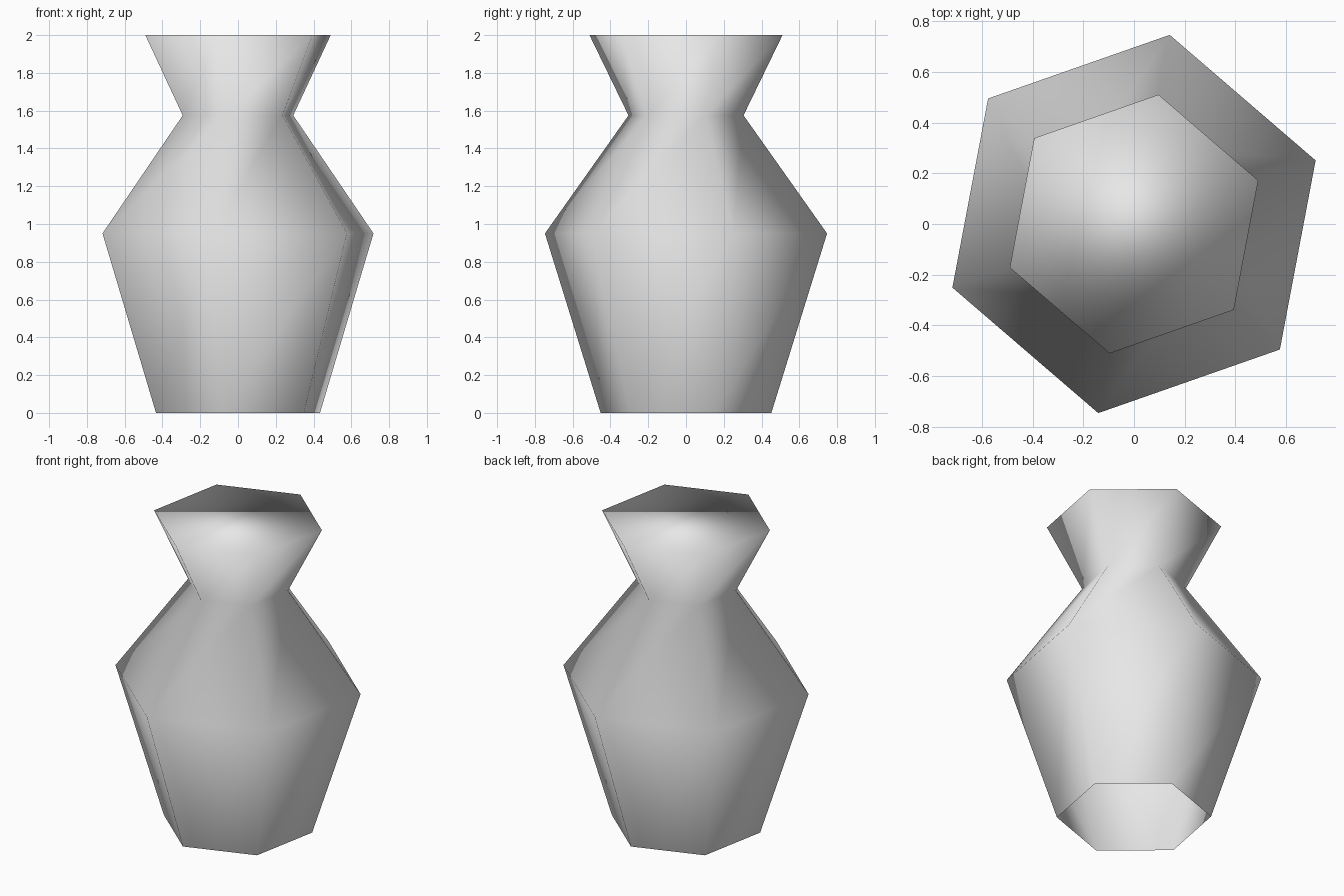
import bpy, bmesh, math

cube = bpy.data.objects.get("Cube")
if cube:
    bpy.data.objects.remove(cube, do_unlink=True)

# Plain grey clay
GREY = (0.8, 0.8, 0.8, 1.0)
mat = bpy.data.materials.new("grey clay")
mat.use_nodes = True
mat.diffuse_color = GREY
mat.node_tree.nodes["Principled BSDF"].inputs["Base Color"].default_value = GREY

# Vase profile: (radius, height) from foot to rim
PROFILE = [(0.46, 0.0), (0.76, 0.95), (0.31, 1.575), (0.52, 2.0)]
SIDES = 6
TURN = math.radians(19.3)


def ring(bm, radius, z):
    angles = [TURN + math.tau * i / SIDES for i in range(SIDES)]
    return [bm.verts.new((radius * math.cos(a), radius * math.sin(a), z)) for a in angles]


# Six-sided wall, open underneath and closed across the rim
bm = bmesh.new()
rings = [ring(bm, r, z) for r, z in PROFILE]
for low, high in zip(rings, rings[1:]):
    for i in range(SIDES):
        j = (i + 1) % SIDES
        bm.faces.new((low[i], low[j], high[j], high[i]))
bm.faces.new(rings[-1])

# Smooth shading runs across every edge
for face in bm.faces:
    face.smooth = True

mesh = bpy.data.meshes.new("vase")
bm.to_mesh(mesh)
bm.free()
mesh.materials.append(mat)
vase = bpy.data.objects.new("vase", mesh)
bpy.context.collection.objects.link(vase)
